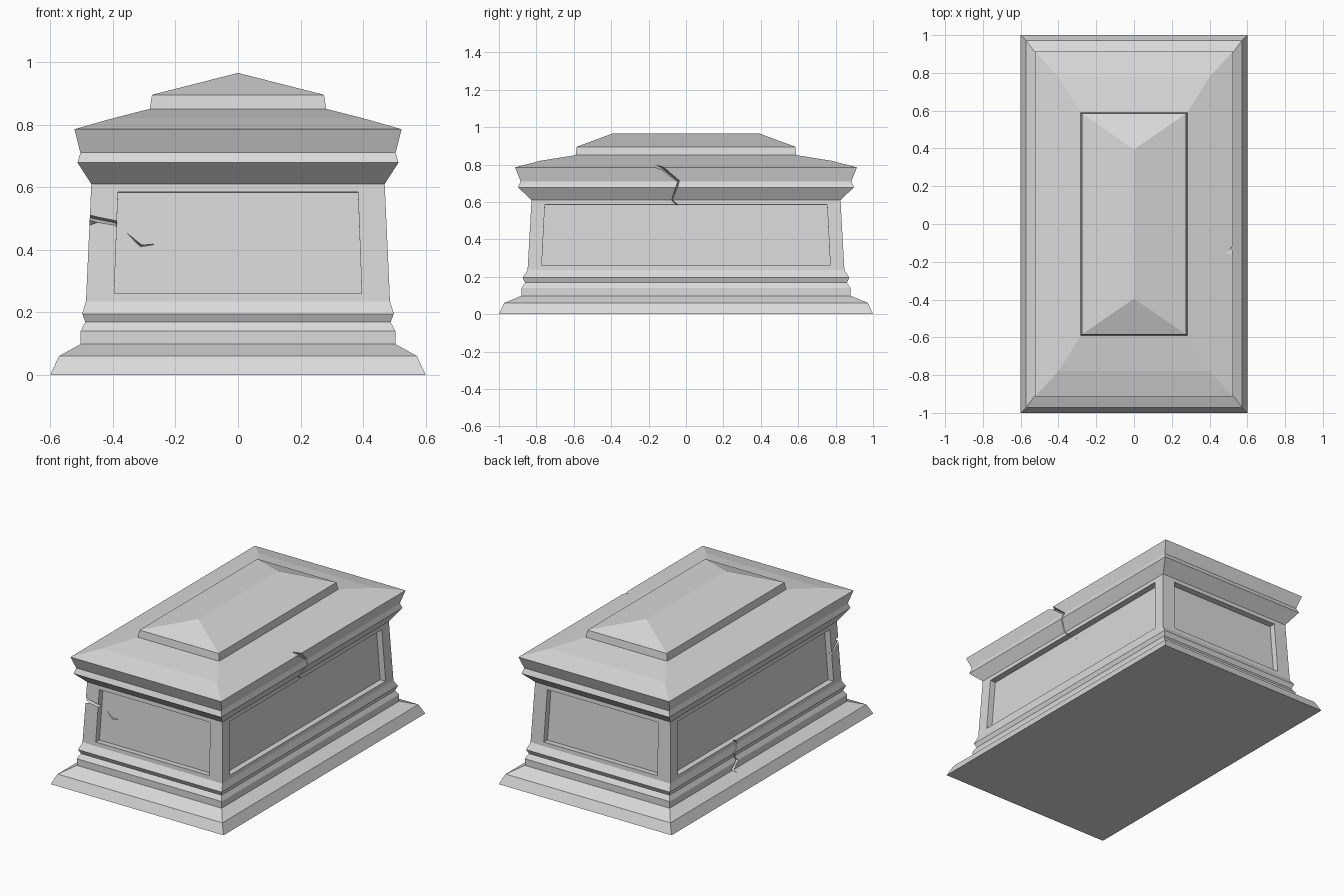
import bpy, bmesh
from mathutils import Vector

if "Cube" in bpy.data.objects:
    bpy.data.objects.remove(bpy.data.objects["Cube"])

stone = bpy.data.materials.new("grey stone")
stone.diffuse_color = (0.7, 0.7, 0.7, 1)
stone.use_nodes = True
stone.node_tree.nodes["Principled BSDF"].inputs["Base Color"].default_value = stone.diffuse_color


def make_object(name, bm):
    bmesh.ops.recalc_face_normals(bm, faces=bm.faces)
    mesh = bpy.data.meshes.new(name)
    bm.to_mesh(mesh)
    bm.free()
    mesh.materials.append(stone)
    obj = bpy.data.objects.new(name, mesh)
    bpy.context.collection.objects.link(obj)
    return obj


# Moulded profile: half width, half length, height
PROFILE = [
    (0.60, 1.00, 0.0), (0.572, 0.972, 0.06),              # plinth
    (0.503, 0.88, 0.098), (0.503, 0.88, 0.14),
    (0.488, 0.86, 0.168), (0.498, 0.873, 0.195),          # lower moulding
    (0.486, 0.847, 0.235), (0.469, 0.826, 0.61),          # walls
    (0.513, 0.898, 0.678), (0.504, 0.884, 0.71),          # cornice
    (0.523, 0.914, 0.785), (0.40, 0.778, 0.82),           # lid
    (0.282, 0.59, 0.85), (0.275, 0.584, 0.895),           # raised top
    (0.0, 0.395, 0.965),                                  # ridge
]
WALL = 6            # profile segment that carries the panels
DEPTH = 0.038


def panel_wall(bm, quad, margin):
    """Wall face with a recessed panel (quad: bottom a, b, top c, d)."""
    a, b, c, d = [v.co.copy() for v in quad]
    normal = (b - a).cross(d - a).normalized()
    z0, z1 = (0.26 - 0.235) / 0.375, (0.585 - 0.235) / 0.375

    def point(u, t):
        lo, hi = a.lerp(b, u), d.lerp(c, u)
        return lo.lerp(hi, t)

    spots = [point(margin, z0), point(1 - margin, z0),
             point(1 - margin, z1), point(margin, z1)]
    rim = [bm.verts.new(p) for p in spots]
    floor = [bm.verts.new(p - normal * DEPTH) for p in spots]
    for i in range(4):
        j = (i + 1) % 4
        bm.faces.new((quad[i], quad[j], rim[j], rim[i]))
        bm.faces.new((rim[i], rim[j], floor[j], floor[i]))
    bm.faces.new(floor)


# Chest: stacked rectangles joined into one solid
bm = bmesh.new()
rings = [[bm.verts.new((sx * x, sy * y, z))
          for sx, sy in ((-1, -1), (1, -1), (1, 1), (-1, 1))]
         for x, y, z in PROFILE]
bm.faces.new(rings[0][::-1])
for k in range(len(rings) - 1):
    lo, hi = rings[k], rings[k + 1]
    for i in range(4):
        j = (i + 1) % 4
        quad = (lo[i], lo[j], hi[j], hi[i])
        if k == WALL:
            panel_wall(bm, quad, 0.092 if i % 2 == 0 else 0.044)
        else:
            bm.faces.new(quad)
bmesh.ops.remove_doubles(bm, verts=bm.verts, dist=0.0001)
chest = make_object("stone_chest", bm)


def crack(name, path, normal, width=0.022, depth=0.03):
    """Cut a tapering V groove along a path lying on the surface."""
    n = Vector(normal).normalized()
    pts = [Vector(p) for p in path]
    bm = bmesh.new()
    sections = []
    last = len(pts) - 1
    for i, p in enumerate(pts):
        tangent = pts[min(i + 1, last)] - pts[max(i - 1, 0)]
        q = n.cross(tangent).normalized()
        taper = 1 - 0.8 * i / last
        w, deep = width * taper, depth * taper
        sections.append([bm.verts.new(v) for v in (
            p - n * deep, p + n * 0.03 + q * w, p + n * 0.03 - q * w)])
    for s, t in zip(sections, sections[1:]):
        for i in range(3):
            j = (i + 1) % 3
            bm.faces.new((s[i], s[j], t[j], t[i]))
    bm.faces.new(sections[0][::-1])
    bm.faces.new(sections[-1])
    cutter = make_object(name, bm)
    cutter.hide_render = True
    cutter.display_type = 'WIRE'
    mod = chest.modifiers.new(name, 'BOOLEAN')
    mod.operation = 'DIFFERENCE'
    mod.solver = 'EXACT'
    mod.object = cutter


# Cracks: front left corner (both sides), right lid rim, left lower moulding
crack("front_crack_cutter",
      [(-0.50, -0.835, 0.507), (-0.39, -0.83, 0.485),
       (-0.31, -0.797, 0.412), (-0.27, -0.797, 0.417)], (0, -1, 0))
crack("corner_crack_cutter",
      [(-0.475, -0.86, 0.507), (-0.477, -0.77, 0.44),
       (-0.44, -0.69, 0.38)], (-1, 0, 0))
crack("lid_crack_cutter",
      [(0.51, -0.16, 0.80), (0.52, -0.12, 0.775), (0.505, -0.04, 0.71),
       (0.508, -0.05, 0.678), (0.47, -0.075, 0.61), (0.434, -0.01, 0.55)],
      (1, 0, 0))
crack("moulding_crack_cutter",
      [(-0.503, 0.26, 0.10), (-0.498, 0.21, 0.145), (-0.495, 0.23, 0.195),
       (-0.484, 0.19, 0.24), (-0.446, 0.24, 0.30)], (-1, 0, 0))
